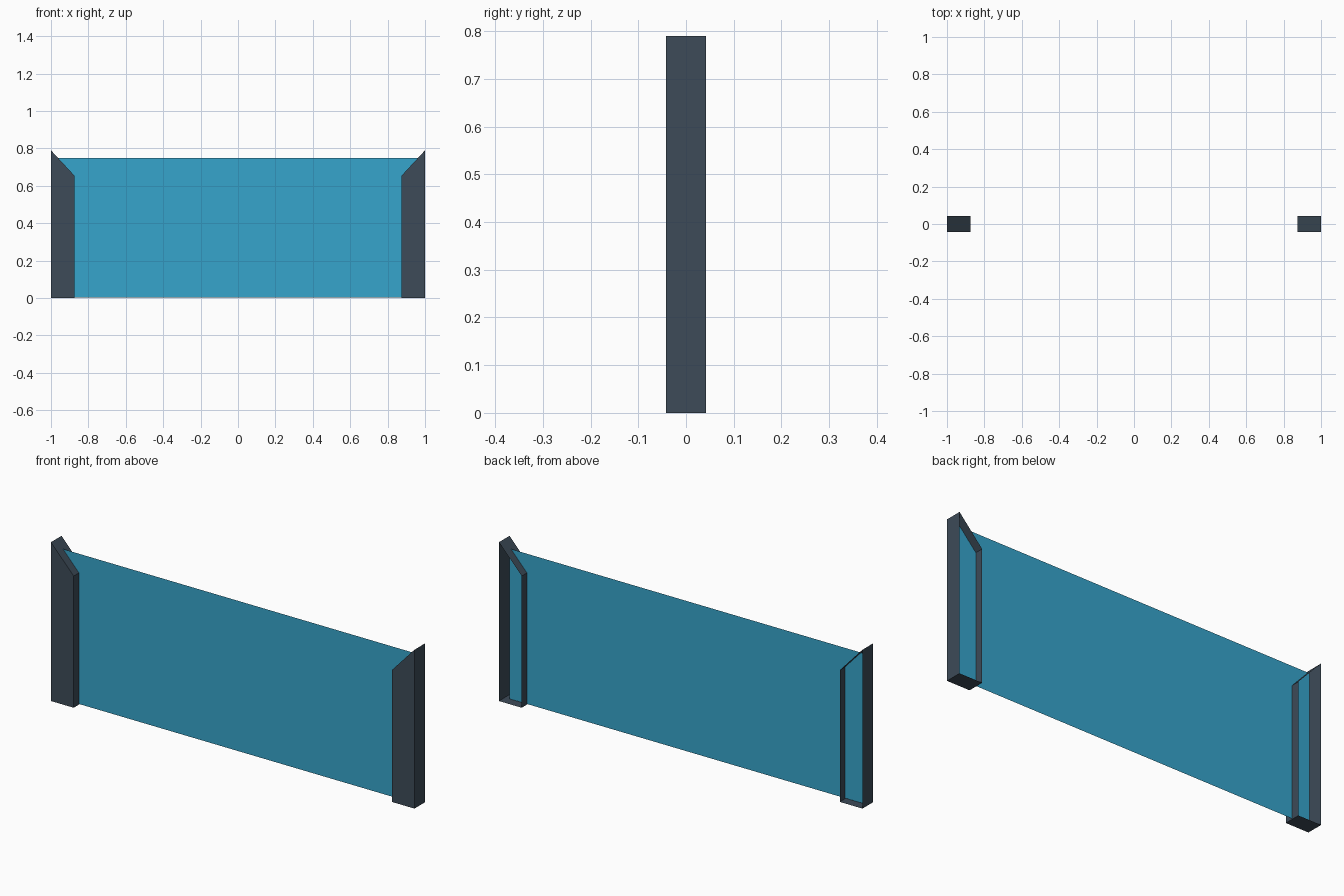
import bpy
import bmesh

cube = bpy.data.objects.get("Cube")
if cube:
    bpy.data.objects.remove(cube, do_unlink=True)


def make_material(name, color):
    mat = bpy.data.materials.new(name)
    mat.use_nodes = True
    mat.diffuse_color = color
    mat.node_tree.nodes["Principled BSDF"].inputs["Base Color"].default_value = color
    return mat


def make_object(name, bm, mat):
    mesh = bpy.data.meshes.new(name)
    bm.to_mesh(mesh)
    bm.free()
    mesh.materials.append(mat)
    obj = bpy.data.objects.new(name, mesh)
    bpy.context.collection.objects.link(obj)
    return obj


slate = make_material("dark slate", (0.047, 0.070, 0.098, 1))
blue = make_material("glass blue", (0.037, 0.376, 0.604, 1))

HEIGHT, INNER_HEIGHT = 0.79, 0.655
OUTER, INNER, HALF_DEPTH = 1.0, 0.875, 0.0415


# Hollow end post: front panel, thin side walls, floor and sloped cap, open back
def make_post(name, side):
    profile = [(OUTER, 0), (OUTER, HEIGHT), (INNER, INNER_HEIGHT), (INNER, 0)]
    bm = bmesh.new()
    front = [bm.verts.new((side * x, -HALF_DEPTH, z)) for x, z in profile]
    back = [bm.verts.new((side * x, HALF_DEPTH, z)) for x, z in profile]
    faces = [front]
    for i in range(len(profile)):
        j = (i + 1) % len(profile)
        faces.append([front[j], front[i], back[i], back[j]])
    for loop in faces:
        # The winding order flips with the side so the normals face outward
        bm.faces.new(loop[::-1] if side > 0 else loop)
    return make_object(name, bm, slate)


make_post("left_post", 1)
make_post("right_post", -1)

# Single-sheet pane held inside both posts
bm = bmesh.new()
corners = [(-0.97, 0.003), (0.97, 0.003), (0.97, 0.75), (-0.97, 0.75)]
bm.faces.new([bm.verts.new((x, 0, z)) for x, z in corners])
make_object("pane", bm, blue)
